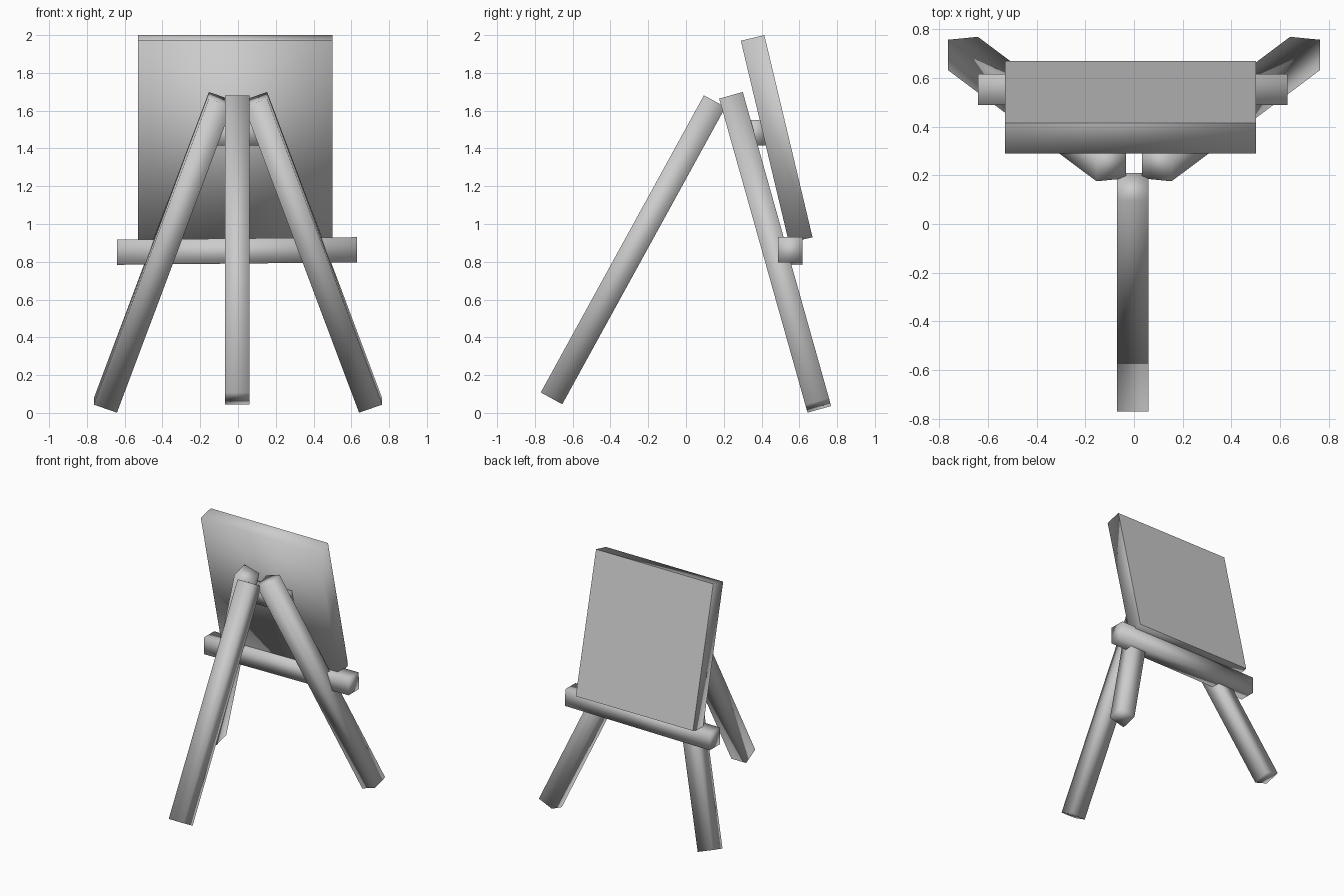
import bpy, bmesh, math
from mathutils import Matrix, Vector

if "Cube" in bpy.data.objects:
    bpy.data.objects.remove(bpy.data.objects["Cube"])


def box(name, size, matrix, flat_front=False):
    """Smooth-shaded box of the given size, placed by a matrix."""
    bm = bmesh.new()
    bmesh.ops.create_cube(bm, size=1.0, matrix=Matrix.Diagonal((*size, 1.0)))
    for f in bm.faces:
        f.smooth = not (flat_front and f.normal.y > 0.9)
    mesh = bpy.data.meshes.new(name)
    bm.to_mesh(mesh)
    bm.free()
    obj = bpy.data.objects.new(name, mesh)
    obj.matrix_world = matrix
    bpy.context.collection.objects.link(obj)
    return obj


def leg(name, foot, top, width=0.13):
    """Square beam running from the foot centre to the top centre."""
    foot, top = Vector(foot), Vector(top)
    d = (top - foot).normalized()
    v = d.cross(Vector((1, 0, 0))).normalized()
    u = v.cross(d)
    rot = Matrix((u, v, d)).transposed().to_4x4()
    return box(name, (width, width, (top - foot).length),
               Matrix.Translation((foot + top) / 2) @ rot)


# Splayed pair of legs under the board
for side, label in ((-1, "left"), (1, "right")):
    leg(label + "_leg", (side * 0.702, 0.70, 0.04), (side * 0.093, 0.244, 1.66))

# Single prop leg
leg("prop_leg", (-0.005, -0.712, 0.077), (-0.005, 0.152, 1.65))

# Ledge carrying the board, very slightly tilted
box("ledge", (1.27, 0.128, 0.133),
    Matrix.Translation((-0.005, 0.552, 0.857)) @ Matrix.Rotation(math.radians(-0.6), 4, 'Y'))

# Short brace joining the legs behind the board
box("upper_brace", (0.40, 0.128, 0.135), Matrix.Translation((0, 0.36, 1.482)))

# Leaning board with a flat picture face
box("board", (1.03, 0.128, 1.10),
    Matrix.Translation((-0.015, 0.48, 1.45)) @ Matrix.Rotation(math.radians(13.4), 4, 'X'),
    flat_front=True)
